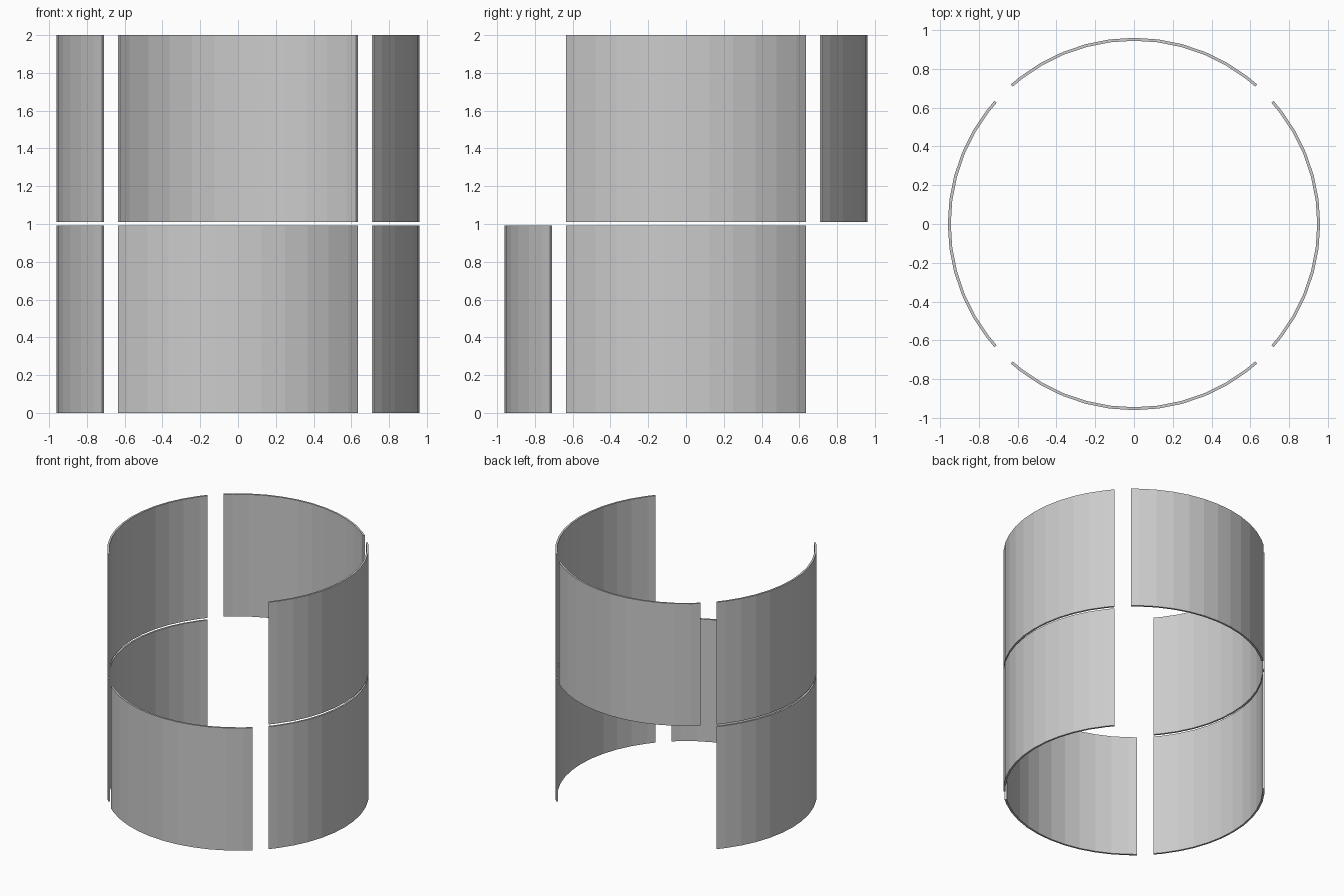
import bpy, bmesh, math

if "Cube" in bpy.data.objects:
    bpy.data.objects.remove(bpy.data.objects["Cube"])

R_OUT, R_IN = 0.96, 0.945
STEP = 7.5          # facet angle of the 48-sided ring
HALF_GAP = 0.06     # half the slot width between neighbouring panels


def end_point(r):
    # slot sides run parallel to the diagonal, so the end lies at a fixed offset from it
    a = math.radians(45) - math.asin(HALF_GAP / r)
    return (r * math.cos(a), r * math.sin(a))


def arc(r):
    # points of one quarter arc, centred on +x
    x, y = end_point(r)
    pts = [(r * math.cos(math.radians(i * STEP)), r * math.sin(math.radians(i * STEP)))
           for i in range(-5, 6)]
    return [(x, -y)] + pts + [(x, y)]


def panel(name, angle, z0, z1):
    bm = bmesh.new()
    rows = [[bm.verts.new((x, y, z)) for x, y in arc(r)]
            for r, z in ((R_OUT, z0), (R_OUT, z1), (R_IN, z1), (R_IN, z0))]
    # four long sides of the curved plate
    for k in range(4):
        a, b = rows[k], rows[(k + 1) % 4]
        for i in range(len(a) - 1):
            bm.faces.new((a[i], a[i + 1], b[i + 1], b[i]))
    # end caps
    for i in (0, -1):
        bm.faces.new([row[i] for row in rows])
    bmesh.ops.recalc_face_normals(bm, faces=bm.faces)
    mesh = bpy.data.meshes.new(name)
    bm.to_mesh(mesh)
    bm.free()
    obj = bpy.data.objects.new(name, mesh)
    obj.rotation_euler.z = math.radians(angle)
    bpy.context.collection.objects.link(obj)


# lower tier is open at the back, upper tier is open at the front
LOWER, UPPER = (0.0, 0.992), (1.01, 2.0)
for side, angle in (("right", 0), ("left", 180), ("front", -90)):
    panel("lower_panel_" + side, angle, *LOWER)
for side, angle in (("right", 0), ("left", 180), ("back", 90)):
    panel("upper_panel_" + side, angle, *UPPER)
